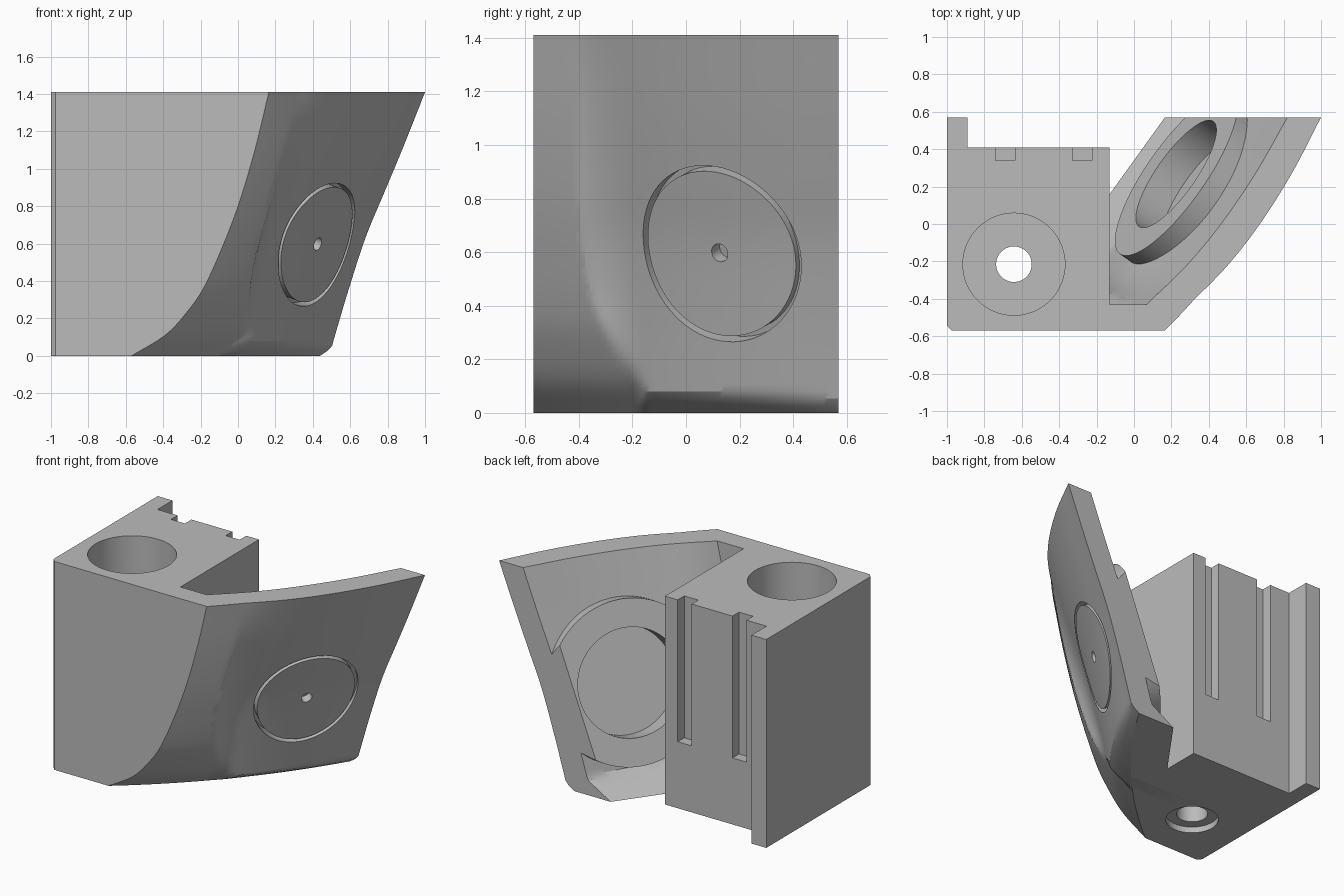
import bpy, bmesh, math
from mathutils import Vector

cube = bpy.data.objects.get("Cube")
if cube:
    bpy.data.objects.remove(cube)

grey = bpy.data.materials.new("plain_grey")
grey.use_nodes = True
colour = (0.5, 0.5, 0.5, 1)
grey.diffuse_color = colour
grey.node_tree.nodes["Principled BSDF"].inputs["Base Color"].default_value = colour

H, D = 1.41, 0.57      # height, half depth
SPLIT = -0.13          # right side of the block
RIM = 0.08             # lower edge of the panel
CX, CY = -3.2, 2.77    # upright axis the outer side turns about


def curve(points):
    """Smooth interpolating function through (position, value) points."""
    n = len(points)

    def slope(i):
        a, b = points[max(i - 1, 0)], points[min(i + 1, n - 1)]
        return (b[1] - a[1]) / (b[0] - a[0])

    def f(t):
        if t <= points[0][0]:
            return points[0][1] + slope(0) * (t - points[0][0])
        if t >= points[-1][0]:
            return points[-1][1] + slope(n - 1) * (t - points[-1][0])
        i = max(k for k in range(n - 1) if points[k][0] <= t)
        (a, p), (b, q) = points[i], points[i + 1]
        w, s = b - a, (t - a) / (b - a)
        return (p * (1 + 2 * s) * (1 - s) ** 2 + q * s * s * (3 - 2 * s)
                + w * s * (1 - s) * (slope(i) * (1 - s) - slope(i + 1) * s))
    return f


# front profile; panel: its plan curve, back profile and front edge
front = curve([(0, -0.57), (0.11, -0.39), (0.25, -0.26), (0.37, -0.18),
               (0.615, -0.07), (0.83, 0.01), (1.1, 0.09), (H, 0.165)])
plan = curve([(-D, -0.835), (-0.33, -0.595), (-0.06, -0.37), (0.25, -0.168), (D, 0)])
back = curve([(RIM, 0.51), (0.35, 0.59), (0.64, 0.685), (0.88, 0.785),
              (1.12, 0.885), (H, 1.0)])
panel_edge = curve([(RIM, -0.18), (0.25, -0.276), (0.46, -0.358), (0.8, -0.4), (H, -0.4)])


def outer(y, z):
    """Outer side: front profile turned about an axis, panel blended in."""
    turned = CX + math.sqrt((front(z) - CX) ** 2 + (D + CY) ** 2 - (y - CY) ** 2)
    edge = panel_edge(min(max(z, RIM), H))
    t = min(max((y - edge) / (-0.75 * (edge + 0.13)), 0), 1)
    blend = t * (2 - t) * min(max(z / RIM, 0), 1)
    return turned + blend * (back(z) + plan(y) - turned)


def inner(y, z):
    """Inner side of the wing, with the sloping floor below."""
    floor = SPLIT + (y - 0.16) * 0.72 + 1.69 * z
    return min(outer(y, z) - 0.208 + 0.05 * y, floor)


def finish(name, bm, helper=True):
    bmesh.ops.recalc_face_normals(bm, faces=bm.faces)
    mesh = bpy.data.meshes.new(name)
    bm.to_mesh(mesh)
    bm.free()
    mesh.materials.append(grey)
    ob = bpy.data.objects.new(name, mesh)
    bpy.context.collection.objects.link(ob)
    ob.hide_render = helper
    return ob


def loft(name, ys, zs, low, high, helper=True):
    """Closed solid between x = low(y) and x = high(y, z)."""
    bm = bmesh.new()
    a = [[bm.verts.new((low(y), y, z)) for z in zs] for y in ys]
    b = [[bm.verts.new((high(y, z), y, z)) for z in zs] for y in ys]
    ny, nz = len(ys) - 1, len(zs) - 1
    for g in (a, b):
        for i in range(ny):
            for j in range(nz):
                bm.faces.new((g[i][j], g[i + 1][j], g[i + 1][j + 1], g[i][j + 1]))
    for j in (0, nz):
        for i in range(ny):
            bm.faces.new((a[i][j], a[i + 1][j], b[i + 1][j], b[i][j]))
    for i in (0, ny):
        for j in range(nz):
            bm.faces.new((a[i][j], a[i][j + 1], b[i][j + 1], b[i][j]))
    return finish(name, bm, helper)


def box(name, x0, x1, y0, y1, z0, z1):
    bm = bmesh.new()
    bmesh.ops.create_cube(bm, size=1)
    for v in bm.verts:
        v.co = ((x0, x1)[v.co.x > 0], (y0, y1)[v.co.y > 0], (z0, z1)[v.co.z > 0])
    return finish(name, bm)


def lathe(name, origin, axis, profile, ring=False, sides=72):
    """Turn (radius, distance) points about an axis; capped unless a ring."""
    turn = Vector(axis).to_track_quat('Z', 'Y')
    bm = bmesh.new()
    loops = []
    for r, t in profile:
        angles = [math.tau * k / sides for k in range(sides)]
        loops.append([bm.verts.new(Vector(origin) + turn @ Vector(
            (r * math.cos(a), r * math.sin(a), t))) for a in angles])
    pairs = list(zip(loops, loops[1:]))
    if ring:
        pairs.append((loops[-1], loops[0]))
    else:
        bm.faces.new(loops[0])
        bm.faces.new(loops[-1])
    for p, q in pairs:
        for k in range(sides):
            m = (k + 1) % sides
            bm.faces.new((p[k], p[m], q[m], q[k]))
    return finish(name, bm)


def measure(mesh):
    """Volume of a mesh and whether it is closed."""
    bm = bmesh.new()
    bm.from_mesh(mesh)
    result = abs(bm.calc_volume()), all(e.is_manifold for e in bm.edges)
    bm.free()
    return result


def combine(target, tool, operation='DIFFERENCE'):
    """Apply a boolean with the first solver that gives a closed, smaller solid."""
    before = measure(target.data)[0]
    for solver in ('MANIFOLD', 'EXACT', 'FLOAT'):
        mod = target.modifiers.new("cut", 'BOOLEAN')
        mod.object, mod.operation, mod.solver = tool, operation, solver
        bpy.context.view_layer.update()
        graph = bpy.context.evaluated_depsgraph_get()
        mesh = bpy.data.meshes.new_from_object(target.evaluated_get(graph))
        target.modifiers.clear()
        volume, closed = measure(mesh)
        if closed and 0 < volume < before - 1e-6:
            target.data = mesh
            break
    bpy.data.objects.remove(tool)


def steps(a, b, n):
    return [a + (b - a) * i / n for i in range(n + 1)]


# whole bracket, with a tiny chamfer on the front left corner
body = loft("bracket_body", [-D] + steps(-D + 0.025, D, 60),
            [0, 0.027, 0.054] + steps(RIM, H, 50),
            lambda y: -0.975 if y < -D + 0.01 else -1, outer, False)

# pocket between block and wing, leaving a round boss on the panel's axis
pocket = loft("pocket_cutter", steps(-0.5, 0.65, 46),
              [-0.1, 0] + steps(0.04, 1.5, 50), lambda y: -2, inner)
combine(pocket, box("pocket_limit", SPLIT, 2, -0.43, 0.62, -0.08, 1.48), 'INTERSECT')
axis = Vector((-0.78, 0.55, 0.3)).normalized()
centre = (0.42, 0.13, 0.6)
combine(pocket, lathe("boss", centre, axis, [(0.523, -0.2), (0.523, 0.25)]))
combine(body, pocket)
combine(body, lathe("boss_bore", centre, axis, [(0.344, 0.075), (0.344, 0.32)]))

# ring groove and centre dimple on the panel
combine(body, lathe("ring_groove", centre, axis,
                    [(0.322, -0.2), (0.344, -0.2), (0.344, 0.045), (0.322, 0.045)], True))
combine(body, lathe("centre_dimple", centre, axis, [(0.035, -0.2), (0.035, 0.045)]))

# back step beside the lip, and two slots
combine(body, box("back_step", -0.89, 0, 0.41, 0.7, -0.1, 1.6))
for x in (-0.74, -0.33):
    combine(body, box("slot", x, x + 0.105, 0.34, 0.5, 0.45, 1.6))

# bolt hole: recess underneath, through hole, wide bore
combine(body, lathe("bolt_hole", (-0.642, -0.215, 0), (0, 0, 1),
                    [(0.16, -0.1), (0.16, 0.04), (0.095, 0.04),
                     (0.095, 0.17), (0.273, 0.17), (0.273, 1.6)]))

bpy.ops.object.select_all(action='DESELECT')
body.select_set(True)
bpy.context.view_layer.objects.active = body
bpy.ops.object.shade_smooth_by_angle(angle=math.radians(25))
